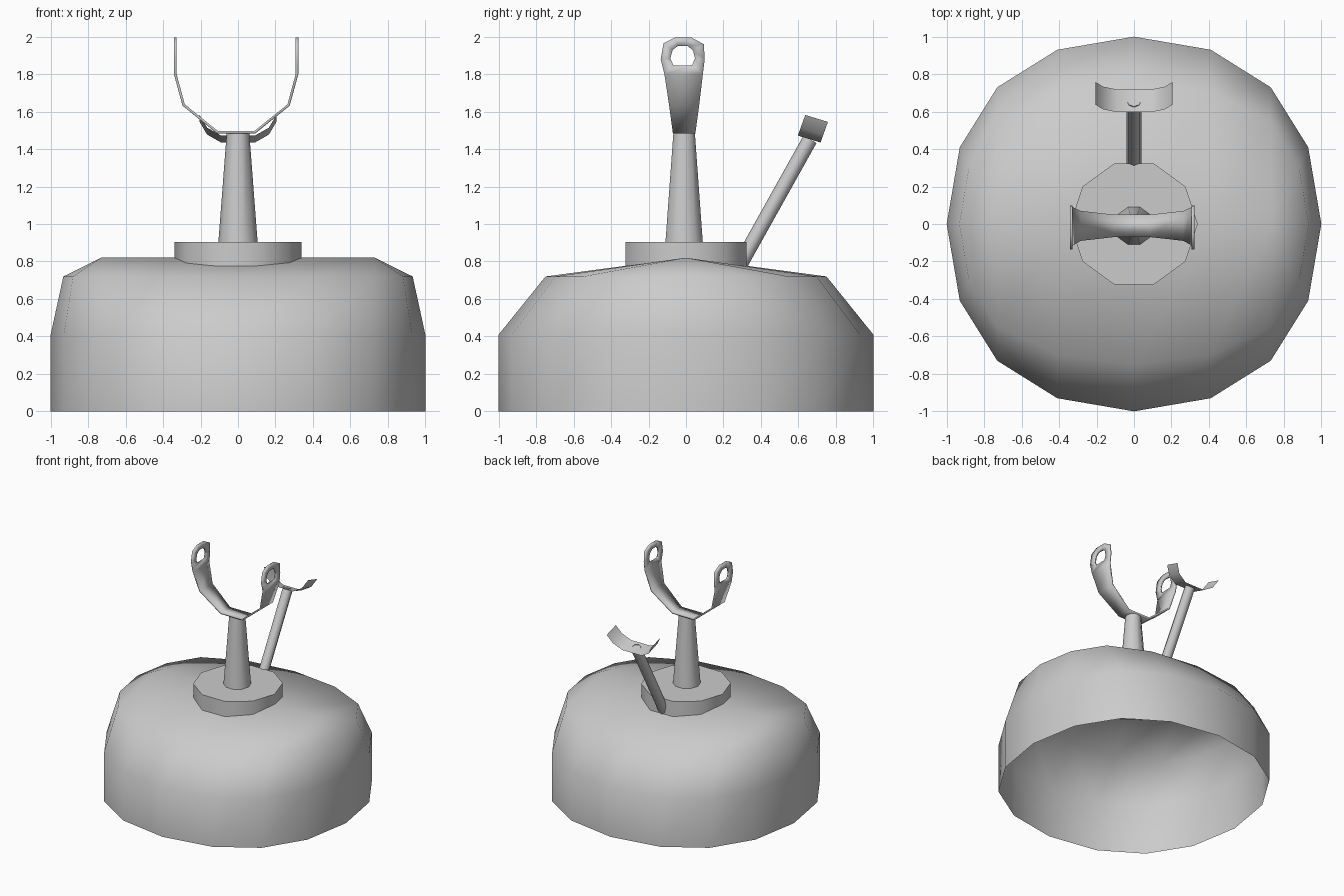
import bpy, math
from mathutils import Vector

if "Cube" in bpy.data.objects:
    bpy.data.objects.remove(bpy.data.objects["Cube"])


def make(name, verts, faces, angle=50, thickness=0):
    me = bpy.data.meshes.new(name)
    me.from_pydata([tuple(v) for v in verts], [], faces)
    ob = bpy.data.objects.new(name, me)
    bpy.context.collection.objects.link(ob)
    bpy.ops.object.select_all(action='DESELECT')
    ob.select_set(True)
    bpy.context.view_layer.objects.active = ob
    # weld coincident points and make normals consistent
    bpy.ops.object.mode_set(mode='EDIT')
    bpy.ops.mesh.select_all(action='SELECT')
    bpy.ops.mesh.remove_doubles(threshold=0.0005)
    bpy.ops.mesh.normals_make_consistent(inside=False)
    bpy.ops.object.mode_set(mode='OBJECT')
    bpy.ops.object.shade_smooth_by_angle(angle=math.radians(angle))
    if thickness:
        m = ob.modifiers.new("thickness", 'SOLIDIFY')
        m.thickness = thickness
        m.offset = 0
    return ob


def loft(rings, closed=True):
    n = len(rings[0])
    verts = [p for r in rings for p in r]
    faces = [(k * n + i, k * n + (i + 1) % n, (k + 1) * n + (i + 1) % n, (k + 1) * n + i)
             for k in range(len(rings) - 1) for i in range(n if closed else n - 1)]
    return verts, faces


def tube(name, a, b, r1, r2, n, cap=False):
    a, b = Vector(a), Vector(b)
    q = (b - a).to_track_quat('Z', 'X')
    u, v = Vector((1, 0, 0)), (b - a).normalized().cross(Vector((1, 0, 0)))
    rings = [[c + r * (math.cos(t) * u + math.sin(t) * v)
              for t in (2 * math.pi * i / n for i in range(n))]
             for c, r in ((a, r1), (b, r2))]
    verts, faces = loft(rings)
    if cap:
        faces.append(tuple(range(n, 2 * n)))
    return make(name, verts, faces)


# Base: open-bottomed round shell whose top closes to a ridge along x
quarter = [(1, 0), (.93, .41), (.73, .73), (.41, .93)]
outline = []
for k in range(4):
    for x, y in quarter:
        for _ in range(k):
            x, y = -y, x
        outline.append((x, y))
rings = [[(x, y, 0) for x, y in outline], [(x, y, .41) for x, y in outline]]
for w, z in ((.25, .72), (1, .82)):
    rings.append([(x * (1 - w) + w * max(-.73, min(.73, x)), y * (1 - w), z)
                  for x, y in outline])
make("base_shell", *loft(rings), angle=60)

# Mounting disc and tapered post
tube("mount_disc", (0, 0, .77), (0, 0, .905), .34, .34, 10, cap=True)
tube("post", (0, -.01, .90), (0, -.01, 1.49), .105, .06, 10)

# Fork: bent strap on each side ending in a rounded eye plate
CX = -.01
fv, ff = [], []
strap = [(.1, 1.49, -.07, .05), (.28, 1.635, -.09, .07), (.325, 1.8, -.115, .09)]
eye = [(-.115, 1.8), (.09, 1.8), (.10, 1.88), (.095, 1.96),
       (.03, 1.995), (-.06, 1.995), (-.12, 1.965), (-.135, 1.88)]
for s in (1, -1):
    o = len(fv)
    for x, z, y0, y1 in strap:
        fv += [(CX + s * x, y0, z), (CX + s * x, y1, z)]
    ff += [(o, o + 1, o + 3, o + 2), (o + 2, o + 3, o + 5, o + 4)]
    outer = [(CX + s * .325, y, z) for y, z in eye]
    inner = []
    for y, z in eye:
        d = Vector((y + .018, z - 1.89)).normalized() * .066
        inner.append((CX + s * .325, -.018 + d.x, 1.89 + d.y))
    v, f = loft([outer, inner])
    o = len(fv)
    fv += v
    ff += [tuple(i + o for i in q) for q in f]
ff.append((0, 1, 23, 22))
make("fork", fv, ff, thickness=.014)

# Slanted rear arm with a curved cradle on its end
tube("rear_arm", (0, .285, .777), (0, .662, 1.452), .04, .04, 8)
path = [(-.205, .117), (-.165, .045), (-.09, 0), (.09, 0), (.165, .045), (.205, .117)]
rows = [[(x, y + .34 * h, z + .94 * h) for x, h in path]
        for y, z in ((.597, 1.472), (.718, 1.435))]
make("rear_cradle", *loft(rows, closed=False))
